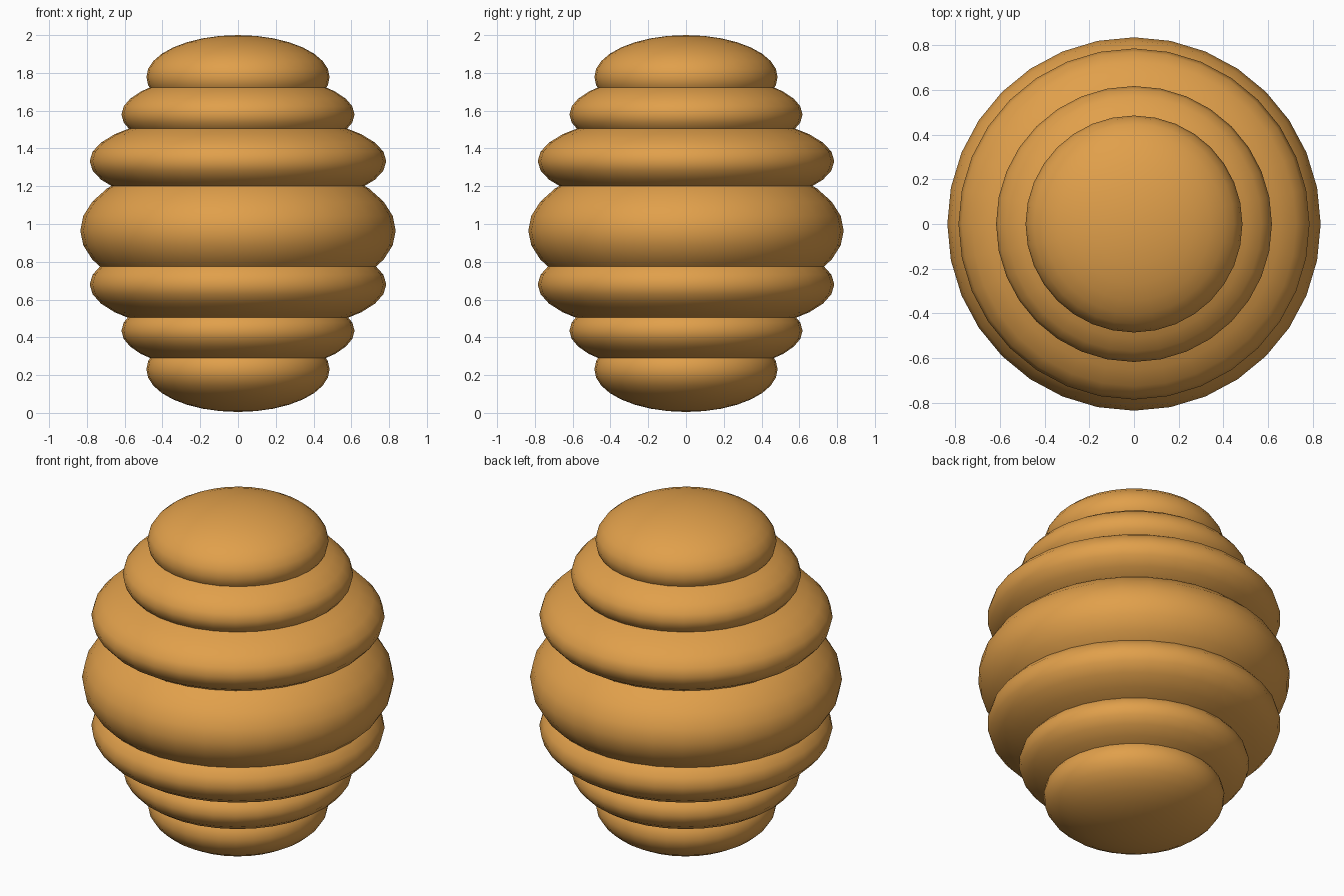
import bpy

if "Cube" in bpy.data.objects:
    bpy.data.objects.remove(bpy.data.objects["Cube"])

# Stacked flattened balls: name, radius, centre height, half height
TIERS = [
    ("bottom_tier", 0.485, 0.230, 0.225),
    ("lower_tier", 0.617, 0.435, 0.222),
    ("lower_wide_tier", 0.785, 0.680, 0.265),
    ("middle_tier", 0.835, 0.965, 0.400),
    ("upper_wide_tier", 0.785, 1.333, 0.256),
    ("upper_tier", 0.617, 1.580, 0.220),
    ("top_tier", 0.485, 1.778, 0.222),
]

honey = bpy.data.materials.new("honey")
honey.diffuse_color = (0.75, 0.35, 0.07, 1)
honey.use_nodes = True
honey.node_tree.nodes["Principled BSDF"].inputs["Base Color"].default_value = honey.diffuse_color


def add_tier(name, radius, z, half_height):
    bpy.ops.mesh.primitive_uv_sphere_add(segments=32, ring_count=16, radius=1, location=(0, 0, z))
    tier = bpy.context.object
    tier.name = name
    tier.scale = (radius, radius, half_height)
    bpy.ops.object.transform_apply(location=False, rotation=False, scale=True)
    bpy.ops.object.shade_smooth()
    tier.data.materials.append(honey)


for t in TIERS:
    add_tier(*t)
